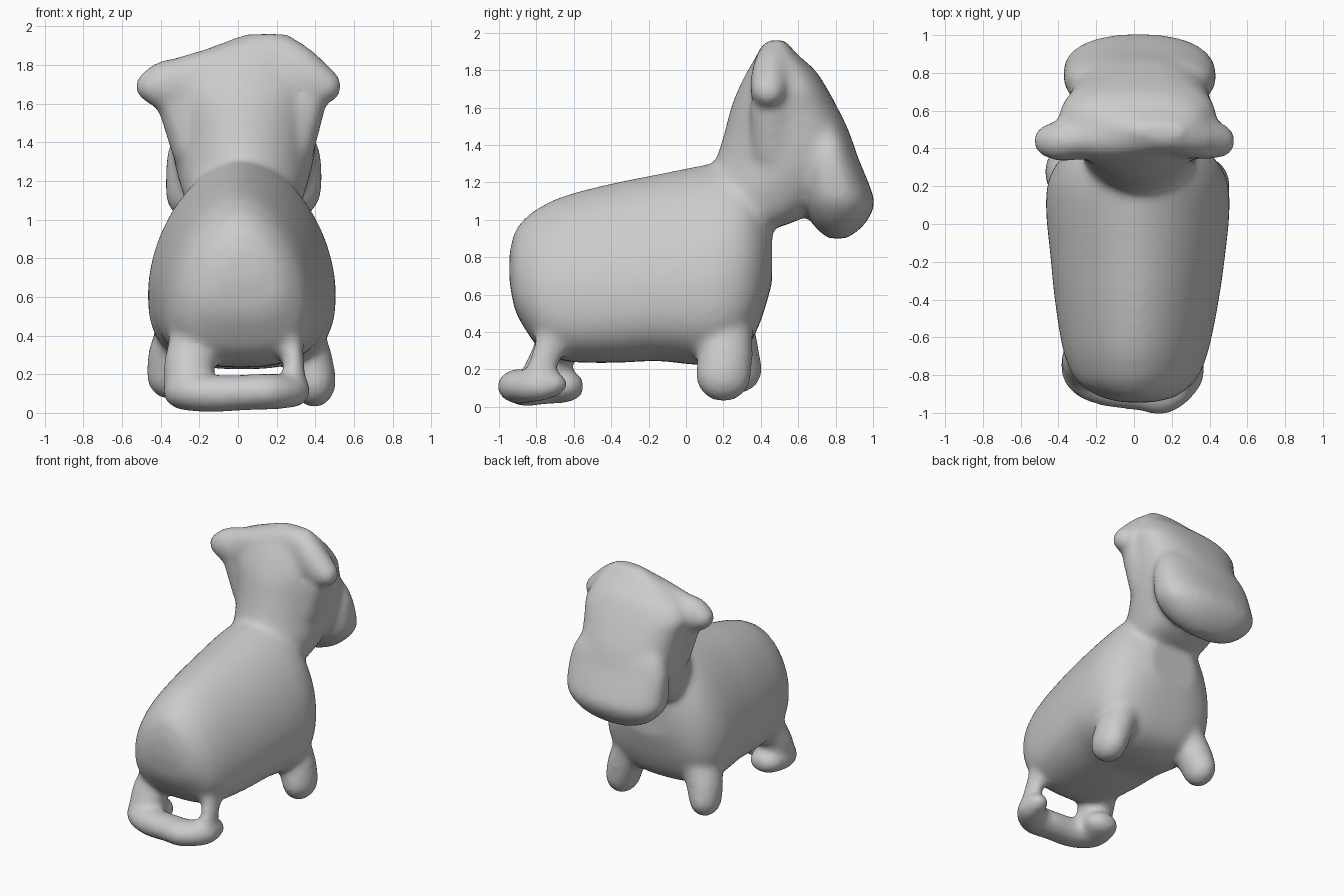
import bpy, bmesh, math
from mathutils import Vector, Matrix

bm = bmesh.new()


def resample(rows, n=4):
    """Catmull-Rom interpolation between the given rows."""
    out = []
    for i in range(len(rows) - 1):
        p = [rows[max(0, min(len(rows) - 1, i + k))] for k in (-1, 0, 1, 2)]
        for s in range(n):
            t = s / n
            out.append([b + 0.5 * t * (c - a + t * (2*a - 5*b + 4*c - d + t * (3*(b - c) + d - a)))
                        for a, b, c, d in zip(*p)])
    return out + [list(rows[-1])]


def power(v, e):
    return math.copysign(abs(v) ** (2 / e), v)


def loft(rows, axis, e_hi=2.0, e_lo=2.0, widest=0.5, sides=48):
    """Rows: (position, low, high, half width, centre x), along y or z."""
    rings = []
    for pos, lo, hi, hw, cx in resample(rows):
        mid = lo + (hi - lo) * widest
        ring = []
        for k in range(sides):
            a = 2 * math.pi * k / sides
            c, s = math.cos(a), math.sin(a)
            e = e_hi if s > 0 else e_lo
            x = cx + hw * power(c, e)
            v = mid + ((hi - mid) if s > 0 else (mid - lo)) * power(s, e)
            ring.append(bm.verts.new((x, pos, v) if axis == 'y' else (x, v, pos)))
        rings.append(ring)
    for a, b in zip(rings, rings[1:]):
        for k in range(sides):
            j = (k + 1) % sides
            bm.faces.new((a[k], a[j], b[j], b[k]))
    bm.faces.new(rings[0][::-1])
    bm.faces.new(rings[-1])


def chain(rows, n=5):
    """Overlapping ellipsoids: (x, y, z, rx, ry, rz) along a path."""
    for x, y, z, rx, ry, rz in resample(rows, n):
        m = Matrix.Translation((x, y, z)) @ Matrix.Diagonal((rx, ry, rz, 1))
        bmesh.ops.create_icosphere(bm, subdivisions=3, radius=1, matrix=m)


# Torso, egg shaped with a narrow back
loft([(-.945, .68, .82, .08, .02), (-.915, .52, .94, .20, .02), (-.85, .40, 1.02, .295, .01),
      (-.78, .31, 1.07, .345, .01), (-.65, .245, 1.13, .39, .01), (-.4, .235, 1.195, .435, .015),
      (-.15, .245, 1.245, .465, .02), (.05, .225, 1.285, .485, .02), (.2, .24, 1.31, .48, .02),
      (.32, .31, 1.30, .43, .02), (.4, .46, 1.2, .34, .02), (.46, .66, 1.1, .2, .02)],
     'y', 1.8, 2.7, 0.37)

# Neck and head, a wedge widening towards the rounded face
loft([(.96, .15, .50, .22, .03), (1.02, .09, .64, .27, .03), (1.15, .08, .80, .32, .03),
      (1.3, .15, .91, .36, .03), (1.45, .20, .88, .38, .03), (1.6, .24, .81, .40, .025),
      (1.7, .28, .755, .42, .02), (1.8, .33, .69, .36, .03), (1.88, .385, .60, .26, .09),
      (1.96, .44, .53, .12, .15)], 'z', 2.5, 1.8, 0.55)

# Muzzle with cheek ledges
loft([(.90, .76, .86, .12, .02), (.95, .70, .93, .25, .02), (1.02, .65, .985, .34, .02),
      (1.1, .62, 1.007, .395, .025), (1.2, .61, .975, .405, .03), (1.32, .62, .925, .40, .03),
      (1.42, .64, .885, .37, .03), (1.52, .66, .83, .30, .03)], 'z', 2.3, 2.6)

# Ears along the sloping crown, with flared undersides
chain([(-.45, .44, 1.69, .085, .09, .085), (-.38, .44, 1.695, .11, .11, .13),
       (-.3, .45, 1.685, .12, .11, .16), (-.1, .46, 1.77, .12, .12, .13),
       (.15, .475, 1.855, .1, .1, .11), (.29, .46, 1.77, .1, .11, .16),
       (.38, .45, 1.715, .1, .11, .14), (.46, .44, 1.69, .08, .09, .085)])
chain([(-.31, .46, 1.58, .1, .12, .14), (-.27, .47, 1.4, .08, .12, .14)])
chain([(.35, .46, 1.58, .1, .12, .14), (.32, .47, 1.4, .08, .12, .14)])

# Front legs
chain([(.31, .21, .42, .13, .15, .12), (.36, .21, .28, .13, .15, .12), (.395, .20, .165, .115, .15, .14)])
chain([(-.29, .22, .42, .13, .15, .12), (-.335, .25, .31, .13, .14, .12), (-.365, .28, .2, .11, .13, .13)])

# Rear legs
chain([(-.23, -.66, .36, .13, .13, .12), (-.25, -.72, .26, .135, .12, .1), (-.25, -.76, .13, .13, .14, .1)])
chain([(.27, -.70, .38, .07, .1, .08), (.29, -.76, .24, .055, .08, .08), (.28, -.79, .12, .08, .1, .08)])

# Joined rear feet
chain([(-.24, -.65, .11, .13, .11, .09), (-.26, -.78, .11, .125, .13, .1), (-.14, -.85, .1, .1, .12, .1),
       (.03, -.87, .105, .1, .12, .095), (.16, -.885, .11, .1, .125, .095), (.28, -.8, .11, .09, .11, .085),
       (.29, -.72, .12, .08, .09, .07)])

bmesh.ops.recalc_face_normals(bm, faces=bm.faces)
mesh = bpy.data.meshes.new("dog_figurine")
bm.to_mesh(mesh)
bm.free()
dog = bpy.data.objects.new("dog_figurine", mesh)
bpy.context.collection.objects.link(dog)

# Fuse all parts into one soft clay-like skin
fuse = dog.modifiers.new("fuse", 'REMESH')
fuse.mode = 'VOXEL'
fuse.voxel_size = 0.02
fuse.use_smooth_shade = True
soft = dog.modifiers.new("soften", 'SMOOTH')
soft.factor = 0.5
soft.iterations = 20
